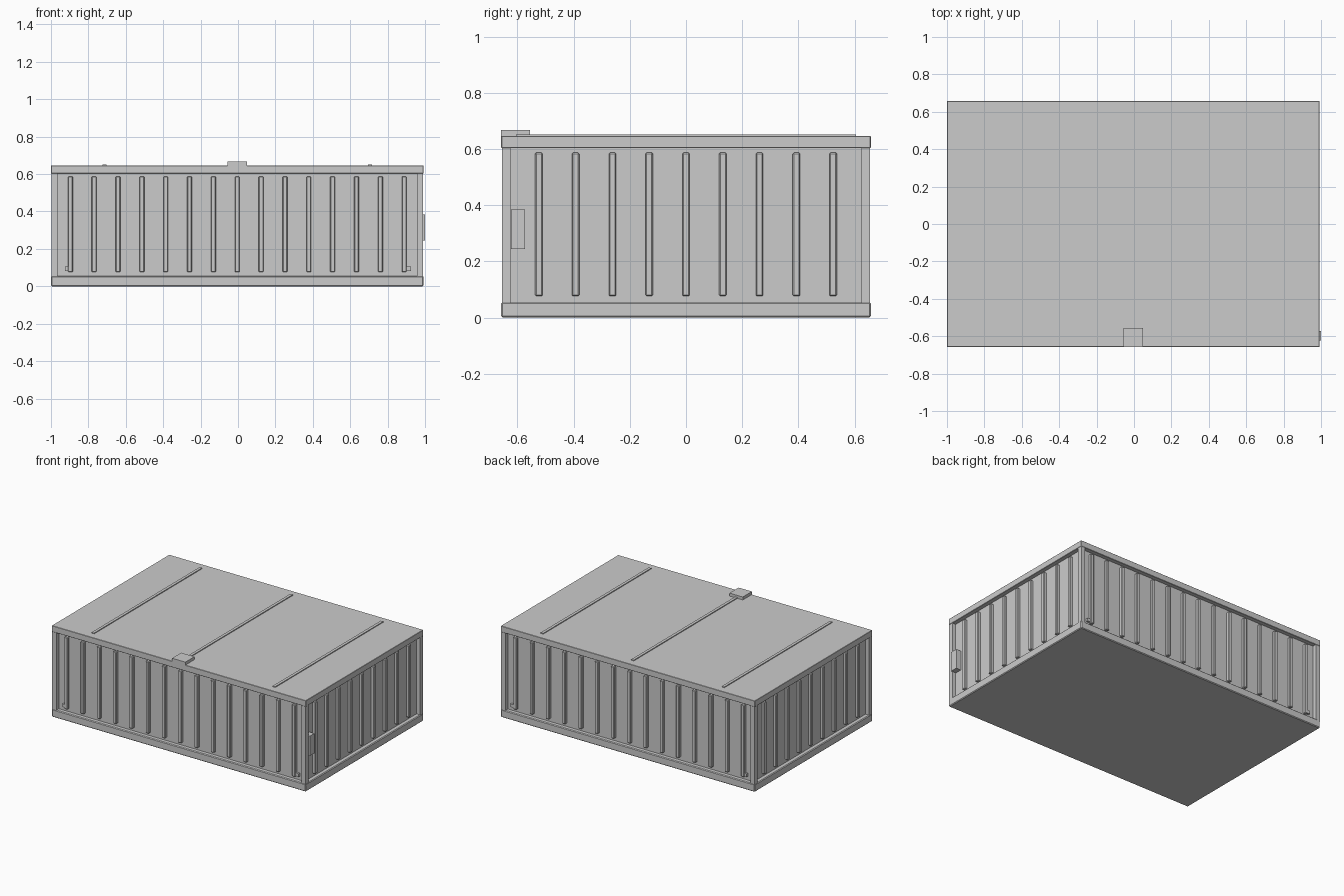
import bpy
from mathutils import Vector

if "Cube" in bpy.data.objects:
    bpy.data.objects.remove(bpy.data.objects["Cube"])

grey = bpy.data.materials.new("light_grey")
grey.diffuse_color = (0.6, 0.6, 0.6, 1)
grey.use_nodes = True
grey.node_tree.nodes["Principled BSDF"].inputs["Base Color"].default_value = grey.diffuse_color

# Overall extents of the container
X0, X1, Y, H = -1.0, 0.992, 0.658, 0.646
CX = (X0 + X1) / 2
SILL, HEAD, POST = 0.055, 0.603, 0.033
RECESS = 0.03


def box(name, lo, hi, bevel=0.0):
    lo, hi = Vector(lo), Vector(hi)
    bpy.ops.mesh.primitive_cube_add(size=1, location=(lo + hi) / 2)
    ob = bpy.context.object
    ob.name = name
    ob.scale = hi - lo
    bpy.ops.object.transform_apply(location=False, rotation=False, scale=True)
    ob.data.materials.append(grey)
    if bevel:
        mod = ob.modifiers.new("edge_bevel", 'BEVEL')
        mod.width, mod.segments = bevel, 1
    return ob


# Recessed wall panels as one core, with floor and roof slabs
box("wall_panels", (X0 + RECESS, -Y + RECESS, 0.01), (X1 - RECESS, Y - RECESS, H - 0.01))
box("bottom_frame", (X0, -Y, 0), (X1, Y, SILL), 0.005)
box("roof_frame", (X0, -Y, HEAD), (X1, Y, H), 0.002)

# Corner posts
for sx, x in ((-1, X0 + 0.002), (1, X1 - 0.002)):
    for sy in (-1, 1):
        xs = sorted((x, x - sx * POST))
        ys = sorted((sy * (Y - 0.002), sy * (Y - POST)))
        box("corner_post", (xs[0], ys[0], SILL - 0.01), (xs[1], ys[1], HEAD + 0.01))

# Vertical ribs on the long walls
RIB, DEPTH, Z0, Z1 = 0.013, 0.02, 0.076, 0.587
wall_y = Y - RECESS
for i in range(15):
    x = CX + (i - 7) * 0.1275
    for s in (-1, 1):
        ys = sorted((s * (wall_y - 0.01), s * (wall_y + DEPTH)))
        box("long_wall_rib", (x - RIB, ys[0], Z0), (x + RIB, ys[1], Z1), 0.004)

# Vertical ribs on the end walls
for i in range(9):
    y = (i - 4) * 0.131
    for s, wall in ((-1, X0 + RECESS), (1, X1 - RECESS)):
        xs = sorted((wall - s * 0.01, wall + s * DEPTH))
        box("end_wall_rib", (xs[0], y - RIB, Z0), (xs[1], y + RIB, Z1), 0.004)

# Small lugs low beside the outermost ribs
for x in (-0.912, 0.912):
    for s in (-1, 1):
        ys = sorted((s * (wall_y - 0.01), s * (wall_y + 0.015)))
        box("corner_lug", (x - 0.014, ys[0], 0.083), (x + 0.014, ys[1], 0.105))

# Control box on the right end
box("control_box", (X1 - RECESS - 0.01, -0.624, 0.244), (1.0, -0.573, 0.384))

# Roof strips and vent box
for x in (-0.71, 0, 0.71):
    box("roof_strip", (CX + x - 0.01, -0.605, H - 0.005), (CX + x + 0.01, 0.605, H + 0.006))
box("roof_vent", (CX - 0.052, -Y, H - 0.005), (CX + 0.052, -0.556, 0.667))
